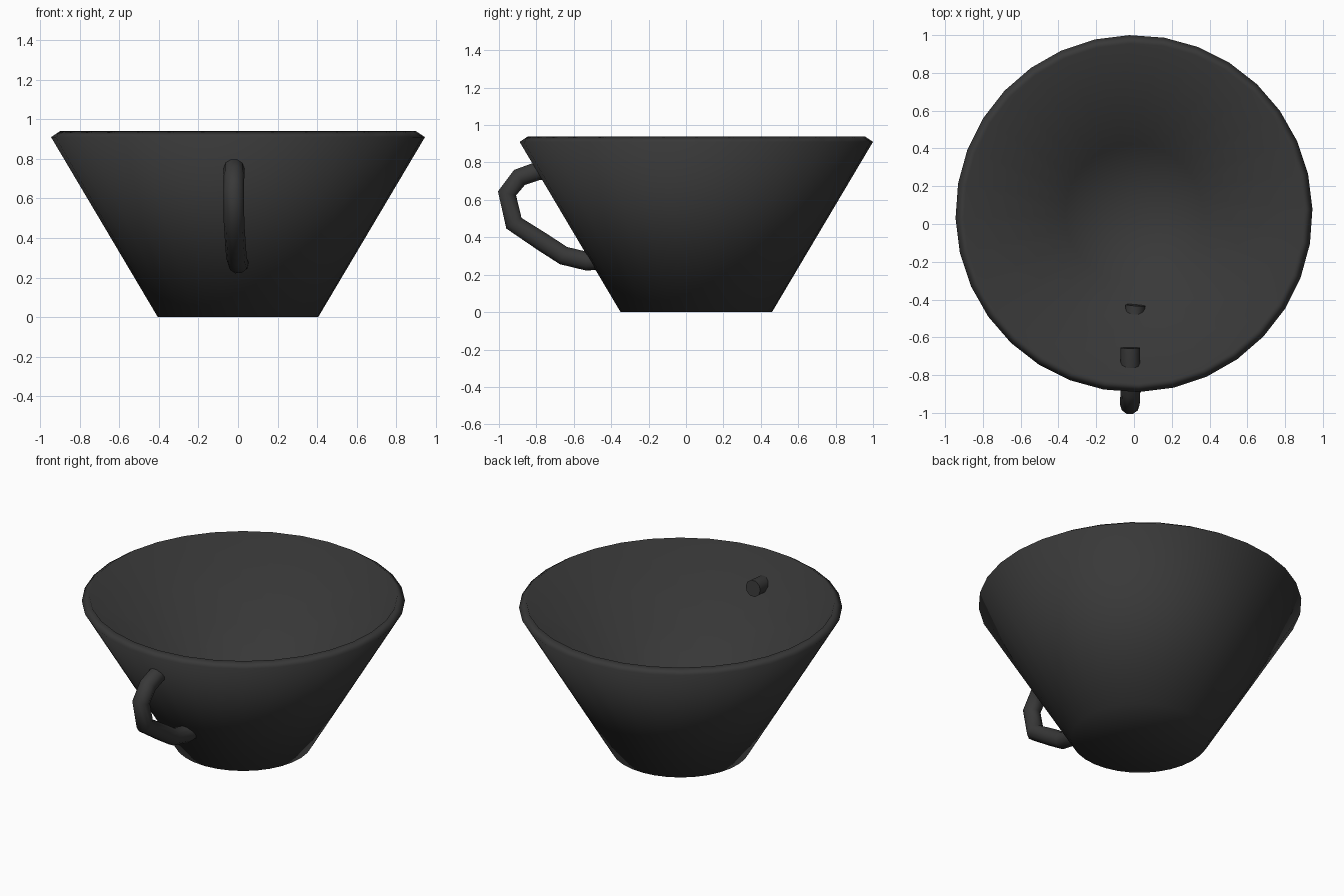
import bpy, bmesh, math

if "Cube" in bpy.data.objects:
    bpy.data.objects.remove(bpy.data.objects["Cube"])

black = bpy.data.materials.new("matte black")
black.diffuse_color = (0.04, 0.04, 0.04, 1)
black.use_nodes = True
black.node_tree.nodes["Principled BSDF"].inputs["Base Color"].default_value = black.diffuse_color


def lathe(name, profile, sides, centre_y, turn):
    """Revolve an (r, z) profile around a vertical axis; r = 0 makes a pole."""
    bm = bmesh.new()
    rings = []
    for r, z in profile:
        if r == 0:
            rings.append([bm.verts.new((0, centre_y, z))] * sides)
        else:
            rings.append([bm.verts.new((r * math.cos(turn + 2 * math.pi * i / sides),
                                        centre_y + r * math.sin(turn + 2 * math.pi * i / sides), z))
                          for i in range(sides)])
    for a, b in zip(rings, rings[1:]):
        for i in range(sides):
            j = (i + 1) % sides
            quad = list(dict.fromkeys((a[i], a[j], b[j], b[i])))
            bm.faces.new(quad).smooth = True
    bmesh.ops.recalc_face_normals(bm, faces=bm.faces)
    mesh = bpy.data.meshes.new(name)
    bm.to_mesh(mesh)
    bm.free()
    mesh.materials.append(black)
    obj = bpy.data.objects.new(name, mesh)
    bpy.context.collection.objects.link(obj)
    return obj


# Flared bowl with thin wall and bevelled rim
lathe("cup_bowl", [(0, 0), (0.405, 0), (0.945, 0.91), (0.90, 0.94),
                   (0.366, 0.04), (0, 0.04)], 32, 0.055, math.radians(1.5))

# Bent tube handle whose ends poke through the wall
path = [(-0.02, -0.655, 0.765), (-0.02, -0.79, 0.755), (-0.02, -0.89, 0.72),
        (-0.022, -0.957, 0.635), (-0.02, -0.92, 0.475), (-0.013, -0.76, 0.37),
        (-0.008, -0.655, 0.302), (0.0, -0.53, 0.272), (0.008, -0.43, 0.28)]
curve = bpy.data.curves.new("handle", 'CURVE')
curve.dimensions = '3D'
curve.bevel_depth = 0.052
curve.bevel_resolution = 3
curve.use_fill_caps = True
spline = curve.splines.new('POLY')
spline.points.add(len(path) - 1)
for point, co in zip(spline.points, path):
    point.co = (*co, 1)
curve.materials.append(black)
handle = bpy.data.objects.new("handle", curve)
bpy.context.collection.objects.link(handle)
bpy.context.view_layer.objects.active = handle
handle.select_set(True)
bpy.ops.object.convert(target='MESH')
bpy.ops.object.shade_smooth_by_angle(angle=math.radians(60))
